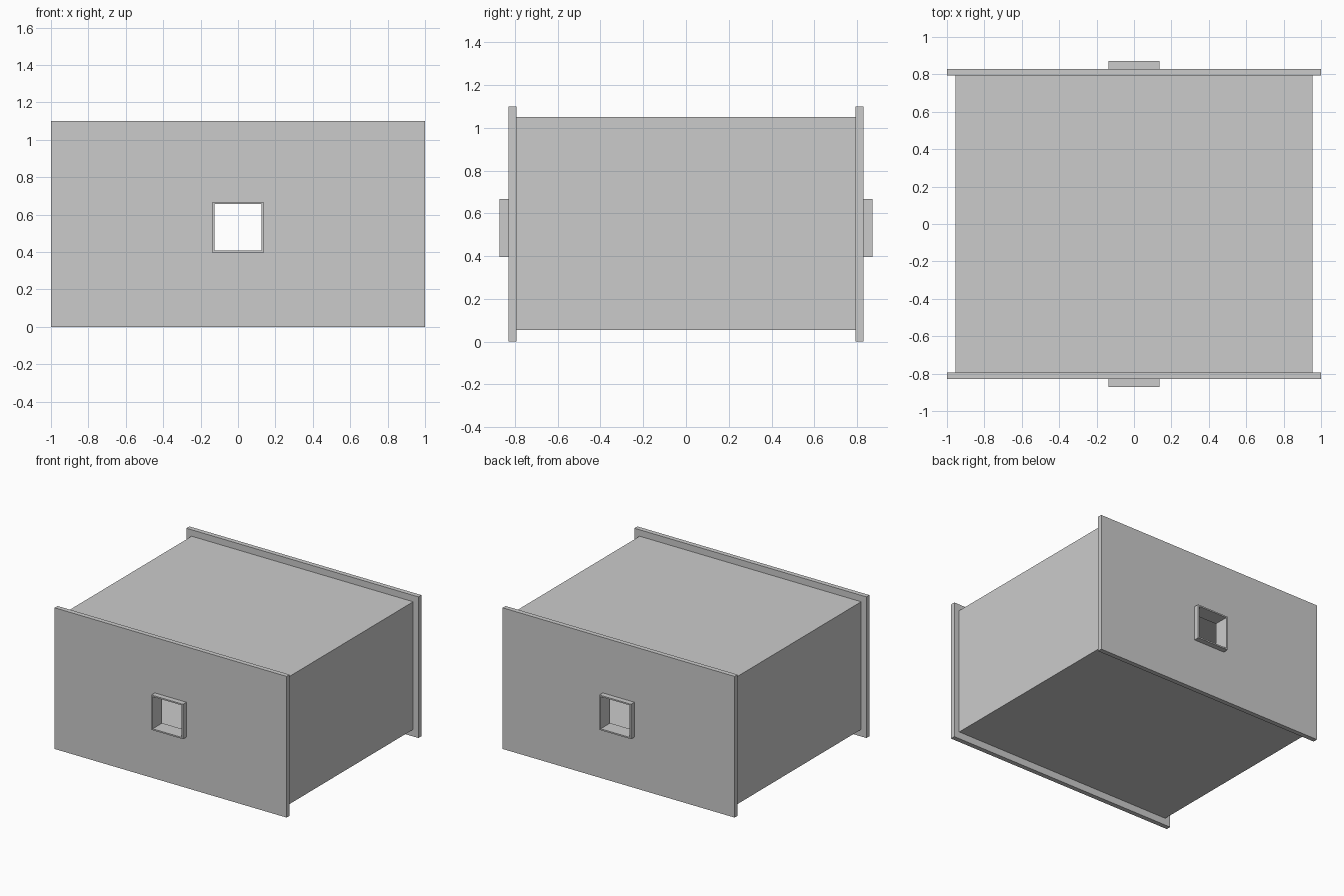
import bpy, bmesh

if "Cube" in bpy.data.objects:
    bpy.data.objects.remove(bpy.data.objects["Cube"])


def rect(x, z0, z1):
    """Corners of a rectangle centred on x = 0, as (x, z) pairs."""
    return [(-x, z0), (x, z0), (x, z1), (-x, z1)]


def finish(name, bm):
    bmesh.ops.recalc_face_normals(bm, faces=bm.faces)
    mesh = bpy.data.meshes.new(name)
    bm.to_mesh(mesh)
    bm.free()
    obj = bpy.data.objects.new(name, mesh)
    bpy.context.collection.objects.link(obj)
    return obj


def ring(name, outer, inner, y0, y1):
    """Rectangular plate with a rectangular opening, from y0 to y1."""
    bm = bmesh.new()
    loops = [[bm.verts.new((x, y, z)) for x, z in prof]
             for prof, y in ((outer, y0), (outer, y1), (inner, y1), (inner, y0))]
    for k in range(4):
        a, b = loops[k], loops[(k + 1) % 4]
        for i in range(4):
            j = (i + 1) % 4
            bm.faces.new((a[i], a[j], b[j], b[i]))
    return finish(name, bm)


def sleeve(name, prof, y0, y1):
    """Thin-walled rectangular tube, open at both ends."""
    bm = bmesh.new()
    a, b = [[bm.verts.new((x, y, z)) for x, z in prof] for y in (y0, y1)]
    for i in range(4):
        j = (i + 1) % 4
        bm.faces.new((a[i], a[j], b[j], b[i]))
    # Outward normals
    obj = finish(name, bm)
    mesh = obj.data
    if mesh.polygons[0].normal.z > 0:
        mesh.flip_normals()
    return obj


# Hollow body
sleeve("body", rect(0.955, 0.055, 1.05), -0.795, 0.795)

# End panels with projecting window frames
frame_outer = rect(0.136, 0.396, 0.668)
frame_inner = rect(0.125, 0.407, 0.657)
for side, s in (("front", -1), ("back", 1)):
    ring(side + "_panel", rect(1.0, 0.0, 1.1), frame_outer, s * 0.793, s * 0.83)
    ring(side + "_window_frame", frame_outer, frame_inner, s * 0.755, s * 0.872)
